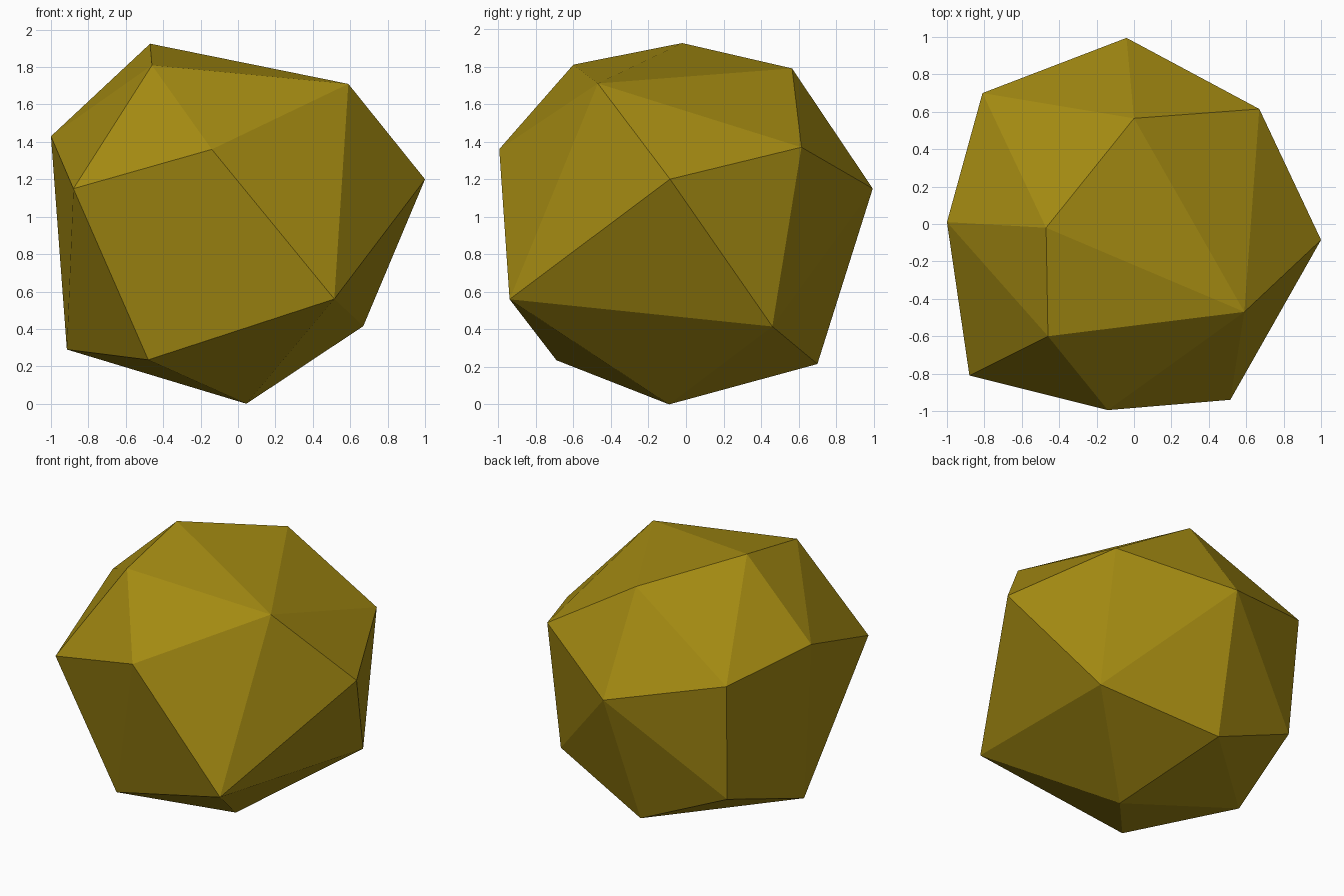
import bpy, bmesh

# Corner points of the faceted stone, listed from top to bottom
CORNERS = [
    (-0.47, -0.02, 1.925), (-0.46, -0.60, 1.81), (0.0, 0.565, 1.79), (0.59, -0.47, 1.71),
    (-1.0, 0.01, 1.43), (0.67, 0.615, 1.37), (-0.14, -0.995, 1.36), (-0.81, 0.70, 1.34),
    (1.0, -0.085, 1.20), (-0.88, -0.81, 1.15), (-0.04, 0.995, 1.15),
    (0.515, -0.94, 0.56), (-0.775, 0.64, 0.50), (0.67, 0.46, 0.415),
    (-0.915, -0.03, 0.29), (-0.48, -0.69, 0.235), (-0.13, 0.70, 0.215), (0.045, -0.09, 0.0),
]

# Single flat ochre colour
ochre = bpy.data.materials.new("ochre")
ochre.diffuse_color = (0.37, 0.255, 0.006, 1.0)

# Stone: convex skin stretched over the corners, flat shaded
bm = bmesh.new()
for corner in CORNERS:
    bm.verts.new(corner)
bmesh.ops.convex_hull(bm, input=bm.verts[:])
bmesh.ops.recalc_face_normals(bm, faces=bm.faces[:])
mesh = bpy.data.meshes.new("faceted_stone")
bm.to_mesh(mesh)
bm.free()
mesh.materials.append(ochre)
stone = bpy.data.objects.new("faceted_stone", mesh)
bpy.context.collection.objects.link(stone)
